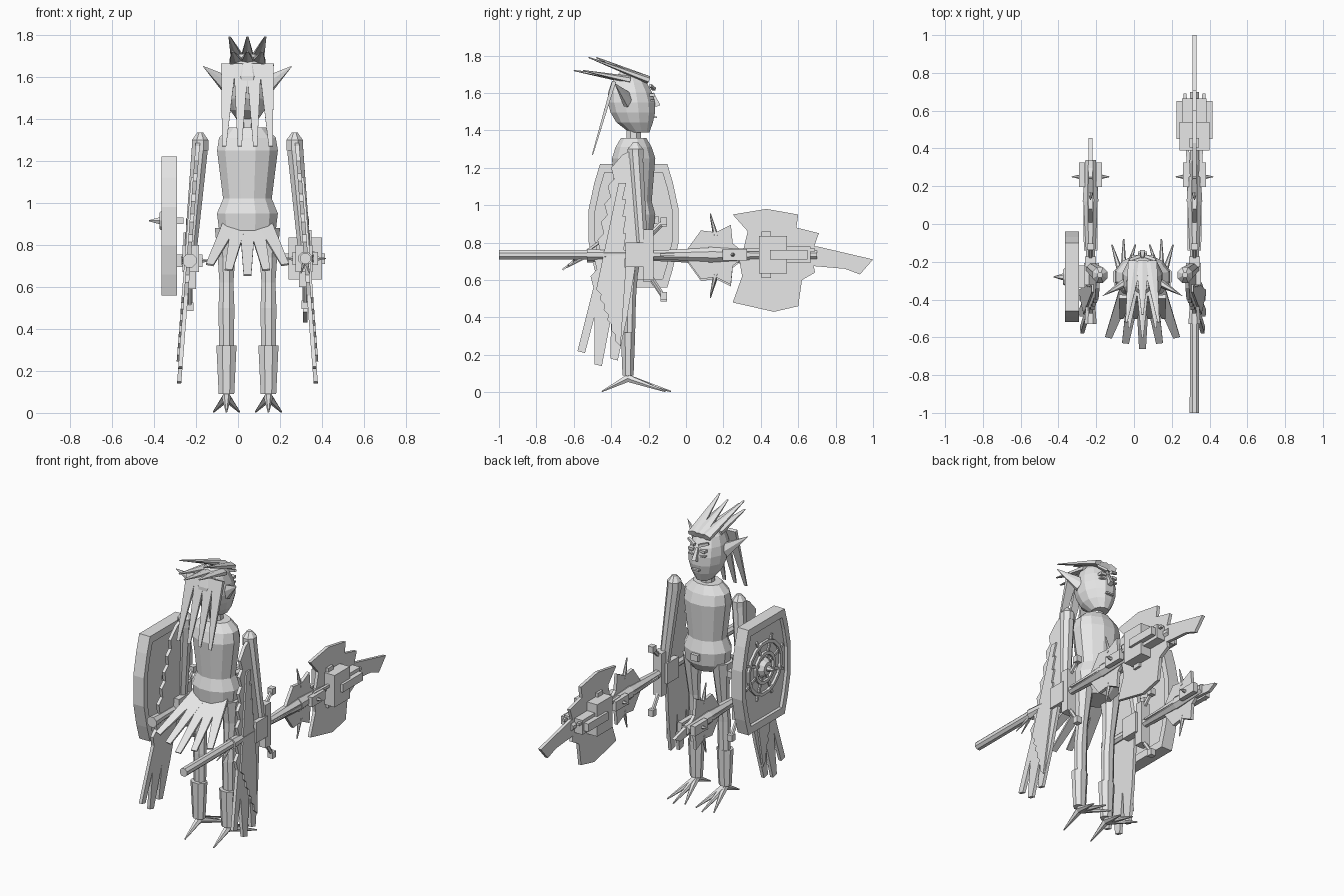
import bpy, bmesh, math
from mathutils import Vector

cube = bpy.data.objects.get("Cube")
if cube:
    bpy.data.objects.remove(cube, do_unlink=True)

grey = bpy.data.materials.new("plain grey")
grey.use_nodes = True
grey.diffuse_color = (0.8, 0.8, 0.8, 1)
grey.node_tree.nodes["Principled BSDF"].inputs["Base Color"].default_value = grey.diffuse_color

middle = 0.045  # body centre line
spine = -0.28   # body depth line


def make(name, verts, faces):
    bm = bmesh.new()
    corners = [bm.verts.new(vert) for vert in verts]
    for face in faces:
        bm.faces.new([corners[index] for index in face])
    bmesh.ops.recalc_face_normals(bm, faces=bm.faces)
    mesh = bpy.data.meshes.new(name)
    bm.to_mesh(mesh)
    bm.free()
    mesh.materials.append(grey)
    bpy.context.collection.objects.link(bpy.data.objects.new(name, mesh))


def bridge(name, rings, closed=False):
    # skin neighbouring rings; a closed chain joins its last ring to its first
    sides, count = len(rings[0]), len(rings)
    faces = []
    for ring in range(count if closed else count - 1):
        here, there = ring * sides, (ring + 1) % count * sides
        for step in range(sides):
            after = (step + 1) % sides
            faces.append((here + step, here + after, there + after, there + step))
    if not closed:
        faces += [range(sides), range((count - 1) * sides, count * sides)]
    make(name, [vert for ring in rings for vert in ring], faces)


def turns(sides):
    return [math.tau * (step + 0.5) / sides for step in range(sides)]


def loft(name, x, sections, sides=8):
    # each section: height, centre depth, half width, half depth
    bridge(name, [[(x + width * math.cos(a), y + depth * math.sin(a), z) for a in turns(sides)]
                  for z, y, width, depth in sections])


def rod(name, start, end, thick, thin, sides=6, flat=1, across=(0, 0, 1)):
    # tapered bar, squashed by flat at right angles to the across direction
    start, end = Vector(start), Vector(end)
    along = (end - start).normalized()
    across = Vector(across)
    across = (across - along * across.dot(along)).normalized()
    other = along.cross(across) * flat
    bridge(name, [[point + (across * math.cos(a) + other * math.sin(a)) * radius for a in turns(sides)]
                  for point, radius in ((start, thick), (end, thin))])


def box(name, centre, size):
    x, y, z = centre
    wide, deep, tall = (length / 2 for length in size)
    bridge(name, [[(x - wide, y - deep, level), (x + wide, y - deep, level),
                   (x + wide, y + deep, level), (x - wide, y + deep, level)]
                  for level in (z - tall, z + tall)])


def plate(name, outline, x, thickness=0.02, slope=0):
    # outline in the side plane, sloping outwards below the shoulders
    bridge(name, [[(x + slope * (1.3 - z) + face, y, z) for y, z in outline]
                  for face in (-thickness / 2, thickness / 2)])


# torso, neck and head
loft("torso", middle, [(0.82, spine, 0.09, 0.08), (0.87, spine, 0.14, 0.11), (0.95, spine, 0.15, 0.12),
                       (1.02, spine, 0.12, 0.1), (1.25, spine, 0.15, 0.12), (1.31, spine, 0.14, 0.1),
                       (1.36, spine, 0.09, 0.07)], sides=12)
loft("neck", middle, [(1.3, spine, 0.045, 0.045), (1.43, spine, 0.04, 0.04)])
head = []
for level in range(7):
    rise = level / 6
    radius = 0.11 * math.sqrt(math.sin(math.pi * (0.06 + 0.9 * rise)))
    head.append((1.39 + 0.32 * rise, -0.25 - 0.06 * math.sqrt(rise), radius, radius * 1.18))
loft("head", middle, head, sides=12)
box("belt_buckle", (middle, -0.16, 0.92), (0.05, 0.03, 0.04))

# face
rod("nose", (middle, -0.18, 1.6), (middle, -0.15, 1.53), 0.01, 0.02, sides=4)
box("mouth", (middle, -0.165, 1.47), (0.05, 0.02, 0.01))


def weapon(side, x, z, butt, tip):
    # shaft, guard and small paired blades shared by both weapons
    rod(side + "_shaft", (x, butt, z), (x, tip, z), 0.027, 0.025, sides=8)
    rod(side + "_grip_collar", (x, -0.53, z), (x, -0.4, z), 0.035, 0.025, sides=8)
    rod(side + "_socket", (x, -0.17, z), (x, 0.12, z), 0.025, 0.04, sides=8)
    rod(side + "_head_collar", (x, 0.12, z), (x, 0.34, z), 0.045, 0.03, sides=8)
    box(side + "_guard", (x, -0.2, z), (0.06, 0.055, 0.27))
    for way in (-1, 1):
        knob = (x, -0.12, z - 0.02 + way * 0.2)
        rod(side + "_guard_arm", (x, -0.2, z + way * 0.1), knob, 0.013, 0.012)
        box(side + "_guard_knob", knob, (0.035, 0.035, 0.04))
        rod(side + "_side_spike", (x, 0.25, z), (x + way * 0.1, 0.25, z), 0.025, 0.002)
        box(side + "_cheek", (x + way * 0.045, 0.26, z), (0.03, 0.13, 0.06))
        rod(side + "_brace", (x + way * 0.03, -0.14, z), (x + way * 0.03, 0.2, z), 0.008, 0.012, sides=4)
        rod(side + "_barb", (x, 0.16, z + way * 0.1), (x, 0.13, z + way * 0.22), 0.014, 0.003, across=(1, 0, 0))
        hook = [(0, 0.02), (0.08, 0.13), (0.16, 0.12), (0.24, 0.16), (0.25, 0.06), (0.3, 0.02)]
        plate(side + "_small_blade", [(y, z + way * reach) for y, reach in hook], x)


# limbs and wings, mirrored about the body centre line
for way, side in ((-1, "right"), (1, "left")):
    def out(distance):
        return middle + way * distance

    # face details and ears
    for level, height in ((1.59, 0.016), (1.56, 0.008)):
        box(side + "_eye", (out(0.04), -0.18, level), (0.035, 0.03, height))
    rod(side + "_brow", (out(0.015), -0.17, 1.62), (out(0.07), -0.19, 1.64), 0.012, 0.01, sides=4)
    rod(side + "_ear", (out(0.09), -0.31, 1.56), (out(0.21), -0.38, 1.65), 0.048, 0.002, flat=0.5)

    # leg and clawed foot
    leg = out(0.1)
    loft(side + "_leg", leg, [(0.3, -0.3, 0.038, 0.03), (0.5, -0.3, 0.041, 0.035), (0.62, -0.29, 0.036, 0.034),
                              (0.74, spine, 0.045, 0.045), (0.88, spine, 0.06, 0.07)])
    loft(side + "_shin", leg, [(0.09, -0.31, 0.04, 0.032), (0.32, -0.31, 0.052, 0.042)])
    ankle = (leg, -0.31, 0.075)
    for spread in (-1, 0, 1):
        rod(side + "_toe", ankle, (leg + spread * 0.062, -0.08 - 0.03 * abs(spread), 0.004), 0.022, 0.004)
    rod(side + "_back_toe", ankle, (leg, -0.45, 0.004), 0.022, 0.004)

    # shoulder, arm and hand
    loft(side + "_shoulder", out(0.225), [(1.25, -0.27, 0.042, 0.045), (1.3, -0.27, 0.042, 0.045),
                                          (1.335, -0.27, 0.015, 0.015)])
    rod(side + "_arm", (out(0.225), -0.27, 1.28), (out(0.27), -0.235, 0.78), 0.042, 0.032, sides=8,
        across=(1, 0, 0))
    box(side + "_hand", (out(0.27), -0.265, 0.735), (0.08, 0.115, 0.13))

    # wing: stepped trailing edge, then pointed tips along the bottom
    outline = [(spine, 1.3), (-0.34, 1.27)]
    for step in range(7):
        fall = step / 6
        edge, level = -0.4 - 0.11 * fall, 1.2 - 0.58 * fall
        outline += [(edge, level), (edge + 0.015, level - 0.06)]
    for tip, level in ((-0.56, 0.22), (-0.47, 0.15), (-0.385, 0.18)):
        outline += [(tip - 0.02, level), (tip + 0.02, level - 0.01), (tip + 0.07, 0.4)]
    outline += [(-0.25, 0.8)]
    plate(side + "_wing", outline, out(0.235), slope=way * 0.078)
    for step in range(6):
        top, bottom = 1.12 - 0.09 * step, 0.55 - 0.055 * step
        feather = [(-0.32, top), (-0.36, top), (-0.48 + 0.02 * step, bottom), (-0.45 + 0.02 * step, bottom - 0.03)]
        plate(side + "_wing_feather", feather, out(0.245), slope=way * 0.078)

# hair: swept crest and long strands behind
for spread in (-1, 0, 1):
    rod("crest_spike", (middle + spread * 0.04, -0.2, 1.67),
        (middle + spread * 0.085, -0.48 - 0.04 * abs(spread), 1.79), 0.042, 0.006, flat=0.5, across=(1, 0, 0))
    rod("low_crest_spike", (middle + spread * 0.05, -0.3, 1.67),
        (middle + spread * 0.07, -0.6 + 0.05 * abs(spread), 1.72), 0.042, 0.006, flat=0.5, across=(1, 0, 0))
for spread in (-3, -1, 1, 3):
    rod("hair_strand", (middle + spread * 0.03, -0.385, 1.66), (middle + spread * 0.037, -0.5, 1.27),
        0.05, 0.014, sides=4, flat=0.3, across=(1, 0, 0))

# tail fan
for spread in range(-2, 3):
    lift = abs(spread)
    rod("tail_feather", (middle + spread * 0.04, -0.33, 0.9),
        (middle + spread * 0.09, -0.66 + 0.03 * lift, 0.655 + 0.025 * lift),
        0.052, 0.026, sides=4, flat=0.25, across=(1, 0, 0))

# shield on the outside of the right arm
boss = 0.915


def shield_outline(scale):
    quarter = [(0.24, 0.09), (0.21, 0.23), (0.18, 0.33)]
    upper = quarter + [(-y, z) for y, z in reversed(quarter)]
    return [(spine + y * scale, 0.89 + z * scale) for y, z in upper + [(-y, -z) for y, z in upper]]


def circle(radius):
    return [(spine + radius * math.cos(a), boss + radius * math.sin(a)) for a in turns(16)]


def band(name, outer, inner, face, back):
    bridge(name, [[(x, y, z) for y, z in loop] for loop, x in
                  ((outer, back), (outer, face), (inner, face), (inner, back))], closed=True)


plate("shield_board", shield_outline(0.95), -0.325, thickness=0.04)
band("shield_rim", shield_outline(1), shield_outline(0.86), -0.365, -0.29)
for radius in (0.1, 0.17):
    band("shield_ring", circle(radius), circle(radius - 0.02), -0.36, -0.335)
for a in turns(8):
    inner, outer = [(-0.345, spine + r * math.cos(a), boss + r * math.sin(a)) for r in (0.06, 0.2)]
    rod("shield_spoke", inner, outer, 0.012, 0.012, sides=4, across=(1, 0, 0))
rod("shield_boss", (-0.34, spine, boss), (-0.375, spine, boss), 0.065, 0.04, sides=10)
rod("shield_spike", (-0.37, spine, boss), (-0.425, spine, boss), 0.02, 0.003)
box("shield_grip", (-0.275, spine, boss), (0.03, 0.12, 0.03))

# right weapon: short spear
weapon("short_weapon", -0.23, 0.725, butt=-0.44, tip=0.34)
plate("short_weapon_point", [(0.28, 0.69), (0.28, 0.76), (0.455, 0.71), (0.4, 0.68)], -0.23)

# left weapon: long axe with a heavy block and broad blades
axe, shaft = 0.32, 0.735
weapon("long_weapon", axe, shaft, butt=-1, tip=0.7)
box("axe_block", (axe, 0.465, shaft), (0.16, 0.15, 0.2))
box("axe_block_front", (axe, 0.6, shaft), (0.13, 0.13, 0.09))
for way in (-1, 1):
    box("axe_side_plate", (axe + way * 0.08, 0.55, shaft), (0.03, 0.2, 0.05))
    rod("axe_rail", (axe + way * 0.03, 0.25, 0.76), (axe + way * 0.05, 0.69, 0.76), 0.012, 0.012, sides=4)
    box("axe_rib", (axe, 0.43, shaft + way * 0.11), (0.05, 0.05, 0.03))
    rod("shaft_thorn", (axe, -0.52, shaft), (axe + way * 0.02, -0.64, shaft - 0.07), 0.012, 0.003)
plate("axe_upper_blade", [(0.3, shaft), (0.33, 0.86), (0.25, 0.95), (0.43, 0.98), (0.6, 0.95), (0.59, 0.88),
                          (0.71, 0.85), (0.67, shaft)], axe)
plate("axe_lower_blade", [(0.28, shaft), (0.3, 0.62), (0.25, 0.48), (0.47, 0.43), (0.6, 0.46), (0.62, 0.6),
                          (0.69, 0.64), (0.67, shaft)], axe)
plate("axe_point", [(0.62, 0.68), (0.62, 0.77), (0.7, 0.78), (1, 0.71), (0.93, 0.63), (0.85, 0.66)], axe)
